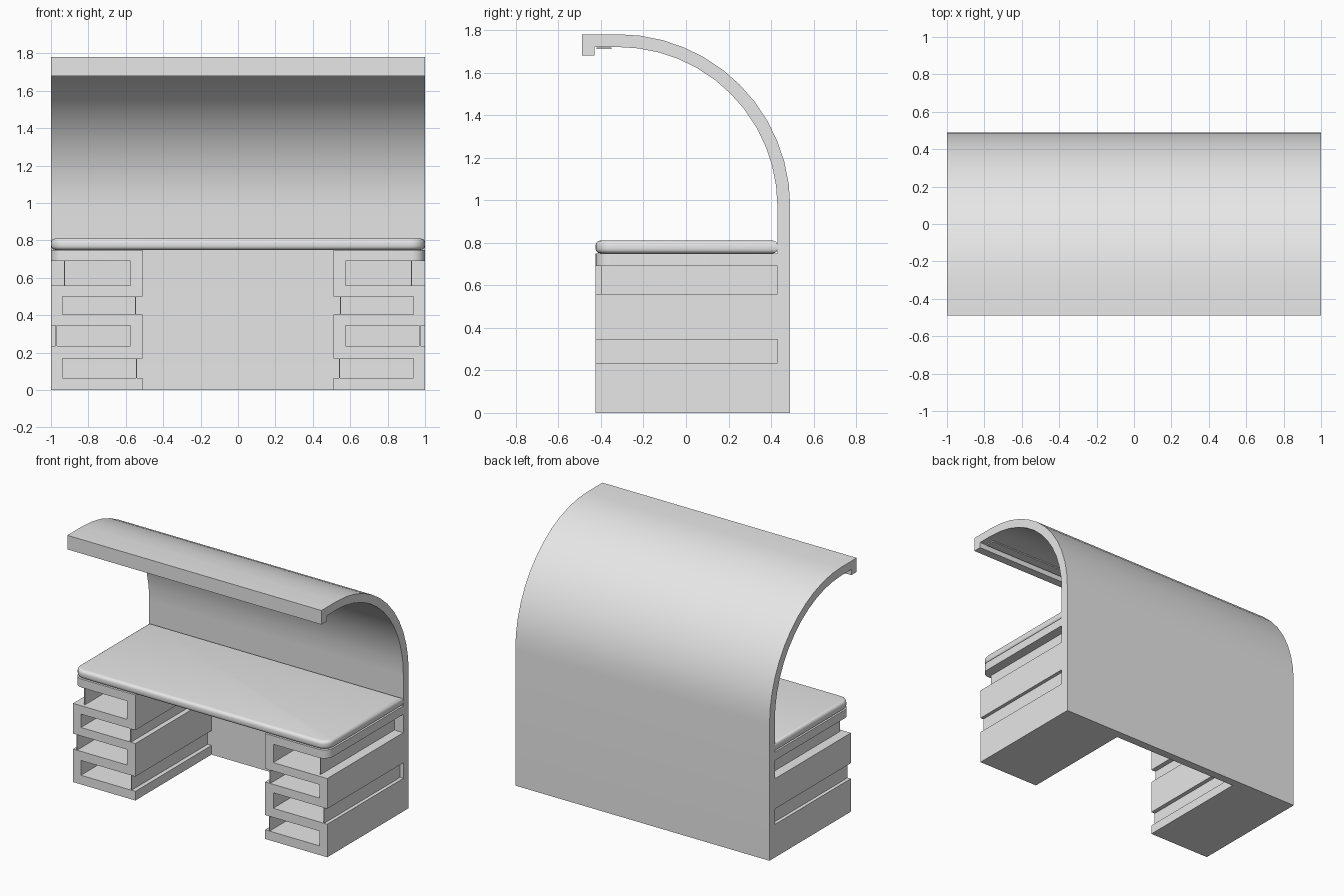
import bpy, bmesh, math
from mathutils import Vector

cube = bpy.data.objects.get("Cube")
if cube:
    bpy.data.objects.remove(cube, do_unlink=True)

gray = bpy.data.materials.new("light_gray")
gray.use_nodes = True
COLOR = (0.8, 0.8, 0.8, 1)
gray.diffuse_color = COLOR
gray.node_tree.nodes["Principled BSDF"].inputs["Base Color"].default_value = COLOR

FRONT, BACK = -0.425, 0.43


def finish(bm, name, smooth=True):
    bmesh.ops.recalc_face_normals(bm, faces=bm.faces)
    mesh = bpy.data.meshes.new(name)
    bm.to_mesh(mesh)
    bm.free()
    obj = bpy.data.objects.new(name, mesh)
    bpy.context.collection.objects.link(obj)
    mesh.materials.append(gray)
    if smooth:
        bpy.ops.object.select_all(action='DESELECT')
        obj.select_set(True)
        bpy.context.view_layer.objects.active = obj
        bpy.ops.object.shade_smooth_by_angle(angle=math.radians(35))
    return obj


def extrude(bm, points, offset):
    face = bm.faces.new([bm.verts.new(p) for p in points])
    new = bmesh.ops.extrude_face_region(bm, geom=[face])["geom"]
    bmesh.ops.translate(bm, vec=Vector(offset),
                        verts=[v for v in new if isinstance(v, bmesh.types.BMVert)])


def box(bm, lo, hi):
    (x, y, z), (X, Y, Z) = lo, hi
    extrude(bm, [(x, y, z), (X, y, z), (X, Y, z), (x, Y, z)], (0, 0, Z - z))


def round_edges(bm, test, radius, segments):
    edges = [e for e in bm.edges if test(*[v.co for v in e.verts])]
    bmesh.ops.bevel(bm, geom=edges, offset=radius, segments=segments,
                    profile=0.5, affect='EDGES', clamp_overlap=True)


# Back panel sweeping over into a canopy with a front lip
def arc(radius, steps=12):
    cy, cz = -0.32, 0.97
    return [(cy + radius * math.cos(a), cz + radius * math.sin(a))
            for a in (math.pi / 2 * i / steps for i in range(steps + 1))]


profile = [(0.49, 0)] + arc(0.81) + [(-0.49, 1.78), (-0.49, 1.68), (-0.43, 1.68), (-0.43, 1.72)]
profile += arc(0.75)[::-1] + [(0.43, 0)]
bm = bmesh.new()
extrude(bm, [(-1, y, z) for y, z in profile], (2, 0, 0))
finish(bm, "back_panel_and_canopy")

# Thin strip set under the canopy behind the lip
bm = bmesh.new()
box(bm, (-0.95, -0.42, 1.71), (0.95, -0.35, 1.718))
finish(bm, "canopy_strip", False)

# Desk top with rounded corners and edges
bm = bmesh.new()
box(bm, (-1, FRONT, 0.75), (1, BACK, 0.81))
round_edges(bm, lambda a, b: abs(a.z - b.z) > 0.01 and a.y < 0, 0.075, 6)
round_edges(bm, lambda a, b: abs(a.z - b.z) < 0.001, 0.022, 4)
finish(bm, "desk_top")

# Winding shelf ribbon: (x, z) outline from the inner top corner round and back
IN, OUT = 0.51, 1.0
IN_W, OUT_W = 0.575, 0.938
ribbon = [(IN, 0.75), (OUT, 0.75), (OUT, 0.69), (IN_W, 0.69), (IN_W, 0.56),
          (OUT, 0.56), (OUT, 0.345), (IN_W, 0.345), (IN_W, 0.235), (OUT, 0.235),
          (OUT, 0), (IN, 0), (IN, 0.065), (OUT_W, 0.065), (OUT_W, 0.17),
          (IN, 0.17), (IN, 0.405), (OUT_W, 0.405), (OUT_W, 0.5), (IN, 0.5)]
# Thin panels closing the open end of each slot: x, thickness, front y, z range
panels = [(0.93, -0.006, -0.40, 0.56, 0.69), (0.545, 0.006, FRONT, 0.405, 0.5),
          (0.975, -0.006, FRONT, 0.235, 0.345), (0.54, 0.006, FRONT, 0.065, 0.17)]

for side, s in (("left", 1), ("right", -1)):
    bm = bmesh.new()
    extrude(bm, [(s * x, FRONT, z) for x, z in ribbon], (0, BACK - FRONT, 0))
    round_edges(bm, lambda a, b: abs(a.x) > 0.99 and abs(b.x) > 0.99 and a.y < 0 and b.y < 0
                and min(a.z, b.z) > 0.68, 0.07, 6)
    finish(bm, side + "_shelf_ribbon")
    bm = bmesh.new()
    for x, t, y, z0, z1 in panels:
        box(bm, (s * x, y, z0), (s * (x + t), BACK, z1))
    finish(bm, side + "_slot_panels", False)
